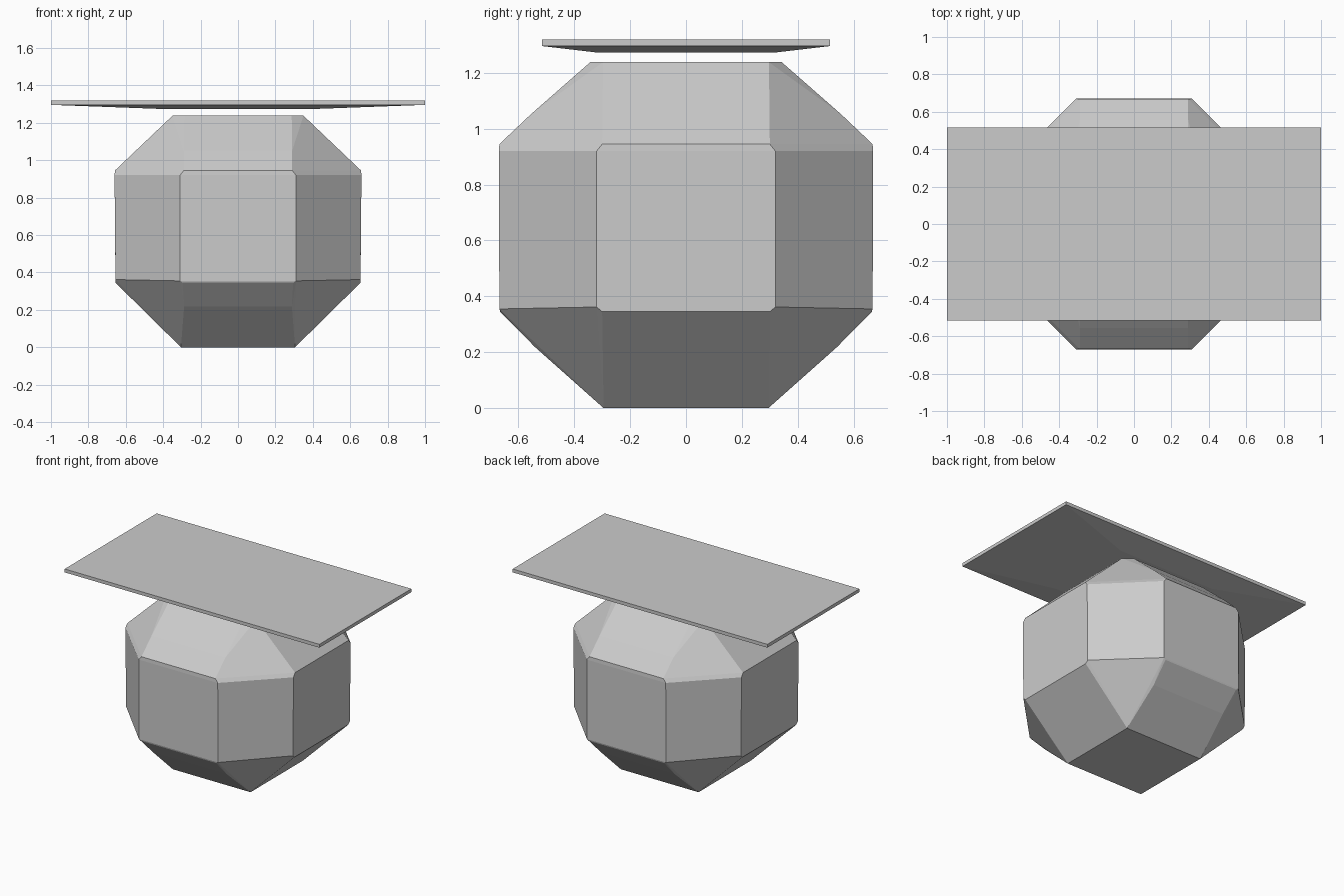
import bpy
import bmesh

if "Cube" in bpy.data.objects:
    bpy.data.objects.remove(bpy.data.objects["Cube"])


def mirrored_hull(name, corners):
    """Convex flat-faced solid from corner points mirrored across x and y."""
    bm = bmesh.new()
    for x, y, z in corners:
        for sx in (-1, 1):
            for sy in (-1, 1):
                bm.verts.new((sx * x, sy * y, z))
    hull = bmesh.ops.convex_hull(bm, input=bm.verts[:])
    junk = {v for v in hull["geom_interior"] + hull["geom_unused"]
            if isinstance(v, bmesh.types.BMVert)}
    bmesh.ops.delete(bm, geom=list(junk), context='VERTS')
    bmesh.ops.dissolve_limit(bm, angle_limit=0.01, verts=bm.verts[:], edges=bm.edges[:])
    bmesh.ops.recalc_face_normals(bm, faces=bm.faces[:])
    mesh = bpy.data.meshes.new(name)
    bm.to_mesh(mesh)
    bm.free()
    obj = bpy.data.objects.new(name, mesh)
    bpy.context.collection.objects.link(obj)
    return obj


# Faceted body: a cube with every edge and corner cut off
mirrored_hull("faceted_body", [
    (0.35, 0.297, 1.238), (0.287, 0.343, 1.238),    # top face
    (0.29, 0.555, 1.052),                           # bend in upper front/back facets
    (0.658, 0.30, 0.945), (0.29, 0.668, 0.945),     # top of side walls
    (0.66, 0.32, 0.92), (0.31, 0.67, 0.92),
    (0.655, 0.32, 0.362), (0.31, 0.668, 0.355),     # bottom of side walls
    (0.655, 0.30, 0.345), (0.295, 0.665, 0.345),
    (0.288, 0.54, 0.218),                           # bend in lower front/back facets
    (0.305, 0.295, 0.0),                            # bottom face
])

# Floating rectangular board with a shallow tapered underside
mirrored_hull("top_board", [
    (1.0, 0.516, 1.32),
    (1.0, 0.516, 1.296),
    (0.38, 0.32, 1.273),
])
